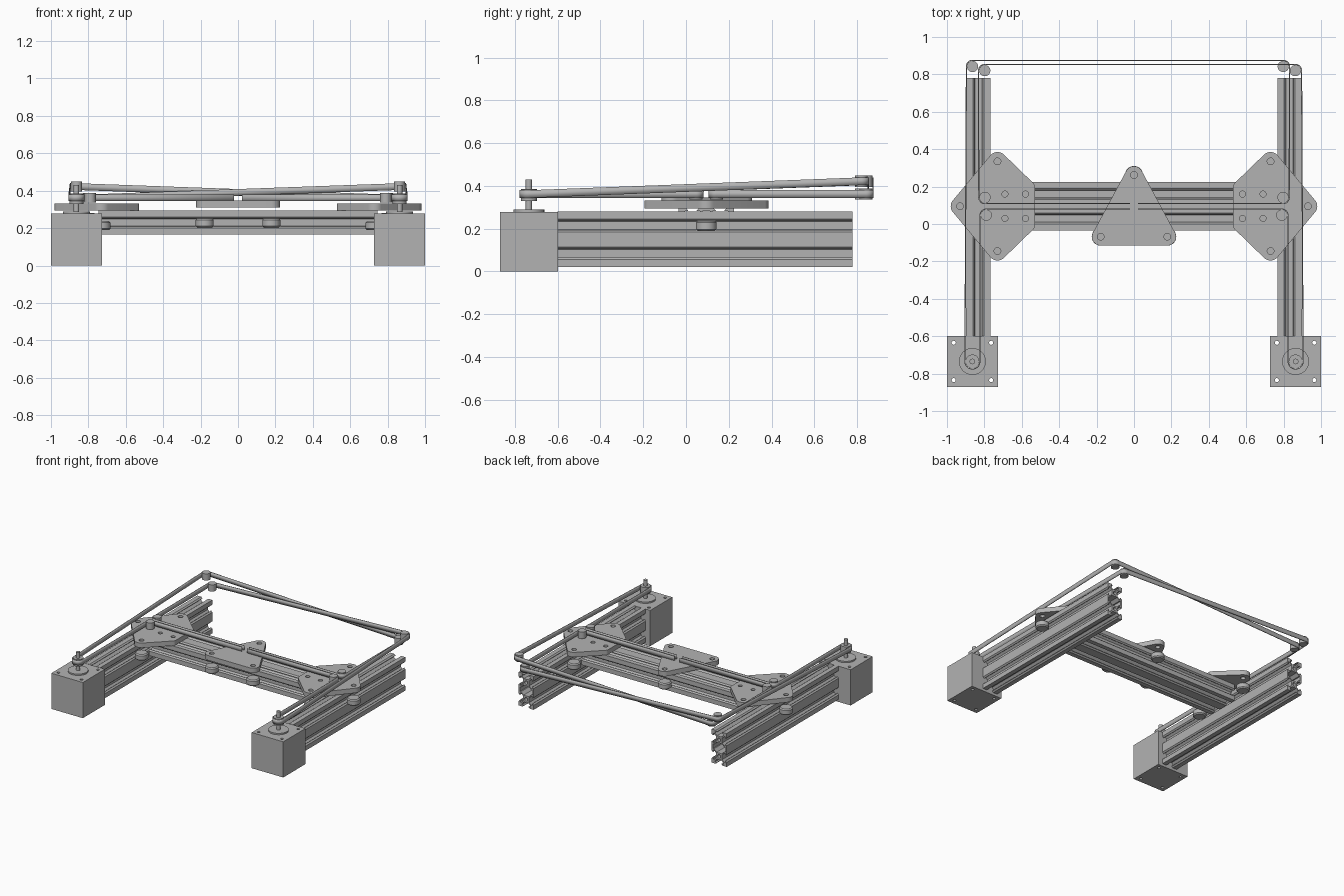
import bpy, bmesh
from math import cos, sin, pi, radians
from mathutils import Matrix, Vector
from mathutils.geometry import convex_hull_2d

cube = bpy.data.objects.get("Cube")
if cube:
    bpy.data.objects.remove(cube, do_unlink=True)

grey = bpy.data.materials.new("plain grey")
grey.use_nodes = True
grey.diffuse_color = (0.45, 0.45, 0.45, 1)
grey.node_tree.nodes["Principled BSDF"].inputs["Base Color"].default_value = (0.45, 0.45, 0.45, 1)


def finish(name, bm):
    """Turn a bmesh into a shaded grey object."""
    bmesh.ops.remove_doubles(bm, verts=bm.verts, dist=1e-5)
    bmesh.ops.recalc_face_normals(bm, faces=bm.faces)
    me = bpy.data.meshes.new(name)
    bm.to_mesh(me)
    bm.free()
    me.materials.append(grey)
    me.shade_smooth()
    me.set_sharp_from_angle(angle=radians(30))
    ob = bpy.data.objects.new(name, me)
    bpy.context.collection.objects.link(ob)
    return ob


def circle(x, y, r, n=24):
    return [(x + r * cos(2 * pi * i / n), y + r * sin(2 * pi * i / n)) for i in range(n)]


def extrude(name, loops, length, matrix):
    """Extrude an outline with holes, centred along local z."""
    cu = bpy.data.curves.new(name + "_outline", 'CURVE')
    cu.dimensions, cu.fill_mode, cu.extrude = '2D', 'BOTH', length / 2
    for loop in loops:
        sp = cu.splines.new('POLY')
        sp.points.add(len(loop) - 1)
        for p, (x, y) in zip(sp.points, loop):
            p.co = (x, y, 0, 1)
        sp.use_cyclic_u = True
    tmp = bpy.data.objects.new("outline", cu)
    bpy.context.collection.objects.link(tmp)
    dg = bpy.context.evaluated_depsgraph_get()
    me = bpy.data.meshes.new_from_object(tmp.evaluated_get(dg), depsgraph=dg)
    bm = bmesh.new()
    bm.from_mesh(me)
    bpy.data.objects.remove(tmp, do_unlink=True)
    bpy.data.curves.remove(cu)
    bpy.data.meshes.remove(me)
    bm.transform(matrix)
    return finish(name, bm)


def lathe(name, x, y, profile, n=32):
    """Revolve (radius, z) points about a vertical axis at x, y."""
    bm = bmesh.new()
    vs = [bm.verts.new((r, 0, z)) for r, z in profile]
    es = [bm.edges.new(pair) for pair in zip(vs, vs[1:])]
    bmesh.ops.spin(bm, geom=vs + es, cent=(0, 0, 0), axis=(0, 0, 1), angle=2 * pi, steps=n)
    bm.transform(Matrix.Translation((x, y, 0)))
    return finish(name, bm)


def drum(name, x, y, r, z0, z1, chamfer=0.0):
    pts = [(0, z0), (r - chamfer, z0), (r, z0 + chamfer), (r, z1 - chamfer), (r - chamfer, z1), (0, z1)]
    return lathe(name, x, y, pts)


def plate(name, corners, holes, z0, z1):
    """Rounded plate: hull of corner circles (x, y, r), with round holes."""
    pts = [Vector(p) for c in corners for p in circle(*c, 32)]
    outline = [tuple(pts[i]) for i in convex_hull_2d(pts)]
    loops = [outline] + [circle(*h) for h in holes]
    return extrude(name, loops, z1 - z0, Matrix.Translation((0, 0, (z0 + z1) / 2)))


# Slotted double rail section, in millimetres then scaled
MM = 0.0065
half_slot = [(-4.6, 0), (-3.1, 1.5), (-3.1, 1.8), (-5.5, 1.8), (-5.5, 3.4), (-2.9, 6)]
slot = half_slot + [(-t, d) for t, d in reversed(half_slot)]


def rail_section():
    out = []
    for s in (1, -1):  # one side with two slots, then one end with one slot
        for c in (-10, 10):
            out += [(s * (10 - d), s * (c + t)) for t, d in slot]
        out.append((s * 10, s * 20))
        out += [(-s * t, s * (20 - d)) for t, d in slot]
        out.append((-s * 10, s * 20))
    quarter = [(8.2, 2.7), (6.8, 2.7), (3.5, 6)]
    top = quarter + [(-x, y) for x, y in reversed(quarter)]
    cavity = top + [(-x, -y) for x, y in top]
    loops = [out, cavity, circle(0, 10, 2.1), circle(0, -10, 2.1)]
    return [[(x * MM, y * MM) for x, y in lp] for lp in loops]


section = rail_section()
extrude("cross_rail", section, 1.49, Matrix.Translation((0, 0.095, 0.23)) @ Matrix.Rotation(pi / 2, 4, 'Y'))

BELT_Z, HIGH_Z = 0.362, 0.422
PULLEY = (0.864, -0.735)


def wheel(name, x, y, z):
    drum(name, x, y, 0.048, z - 0.024, z + 0.024, 0.008)


def idler(name, x, y, z):
    drum(name, x, y, 0.03, z - 0.026, z + 0.026)


def arc(x, y, r, a0, a1, z, n=12):
    return [(x + r * cos(radians(a0 + (a1 - a0) * i / n)),
             y + r * sin(radians(a0 + (a1 - a0) * i / n)), z) for i in range(n + 1)]


def belt(name, path, height=0.036):
    bm = bmesh.new()
    rows = [[bm.verts.new((x, y, z + s * height / 2)) for s in (-1, 1)] for x, y, z in path]
    for a, b in zip(rows, rows[1:]):
        bm.faces.new((a[0], b[0], b[1], a[1]))
    ob = finish(name, bm)
    mod = ob.modifiers.new("thickness", 'SOLIDIFY')
    mod.thickness, mod.offset = 0.006, 0


for side, s in (("right", -1), ("left", 1)):
    # Side rail
    extrude(side + "_rail", section, 1.38,
            Matrix.Translation((s * 0.832, 0.09, 0.15)) @ Matrix.Rotation(pi / 2, 4, 'X'))

    # Motor with screw holes, boss, shaft and pulley
    mx, my = s * PULLEY[0], PULLEY[1]
    h = 0.136
    body = [(mx - h, my - h), (mx + h, my - h), (mx + h, my + h), (mx - h, my + h)]
    holes = [circle(mx + i * 0.1, my + j * 0.1, 0.011, 16) for i in (-1, 1) for j in (-1, 1)]
    extrude(side + "_motor", [body] + holes, 0.278, Matrix.Translation((0, 0, 0.139)))
    drum(side + "_motor_boss", mx, my, 0.072, 0.27, 0.289)
    drum(side + "_motor_shaft", mx, my, 0.015, 0.28, 0.43)
    drum(side + "_pulley", mx, my, 0.037, 0.33, 0.385)

    # End carriage plate and its wheels
    wheels = [(s * 0.93, 0.095), (s * 0.73, 0.335), (s * 0.73, -0.145)]
    corners = [(x, y, 0.05) for x, y in wheels]
    corners += [(s * 0.555, y, 0.025) for y in (0.2, -0.01)]
    bores = [(x, y, 0.018) for x, y in wheels]
    bores += [(s * x, y, 0.016) for x in (0.69, 0.58) for y in (0.16, 0.03)]
    plate(side + "_carriage_plate", corners, bores, 0.294, 0.331)
    for i, (x, y) in enumerate(wheels):
        wheel(f"{side}_wheel_{i + 1}", x, y, 0.213)

    # Idlers; the far pair sits slightly staggered between the two belts
    outer_y, inner_y = (0.842, 0.82) if s < 0 else (0.82, 0.842)
    idler(side + "_front_idler", s * 0.79, 0.047, BELT_Z)
    idler(side + "_rear_idler", s * 0.797, 0.142, BELT_Z)
    idler(side + "_outer_corner_idler", s * 0.863, outer_y, HIGH_Z)
    idler(side + "_inner_corner_idler", s * 0.798, inner_y, BELT_Z)

    # Belt: centre, front idler, pulley, both corners, opposite rear idler, centre
    r = 0.033
    path = [(-0.022, 0.08, BELT_Z)]
    path += arc(-0.79, 0.047, r, 90, 180, BELT_Z)
    path += arc(-PULLEY[0], PULLEY[1], 0.04, 0, -180, BELT_Z, 20)
    path += arc(-0.863, outer_y, r, 180, 90, HIGH_Z)
    path += arc(0.798, outer_y, r, 90, 0, BELT_Z)
    path += arc(0.797, 0.142, r, 0, -90, BELT_Z)
    path += [(0.022, 0.109, BELT_Z)]
    belt(side + "_belt", [(-s * x, y, z) for x, y, z in path])

# Centre carriage plate and its wheels
mounts = [(0, 0.262), (-0.178, -0.068), (0.178, -0.068)]
plate("centre_carriage_plate", [(x, y, 0.047) for x, y in mounts],
      [(x, y, 0.018) for x, y in mounts], 0.31, 0.347)
for i, (x, y) in enumerate(mounts):
    wheel(f"centre_wheel_{i + 1}", x, y, 0.228)
